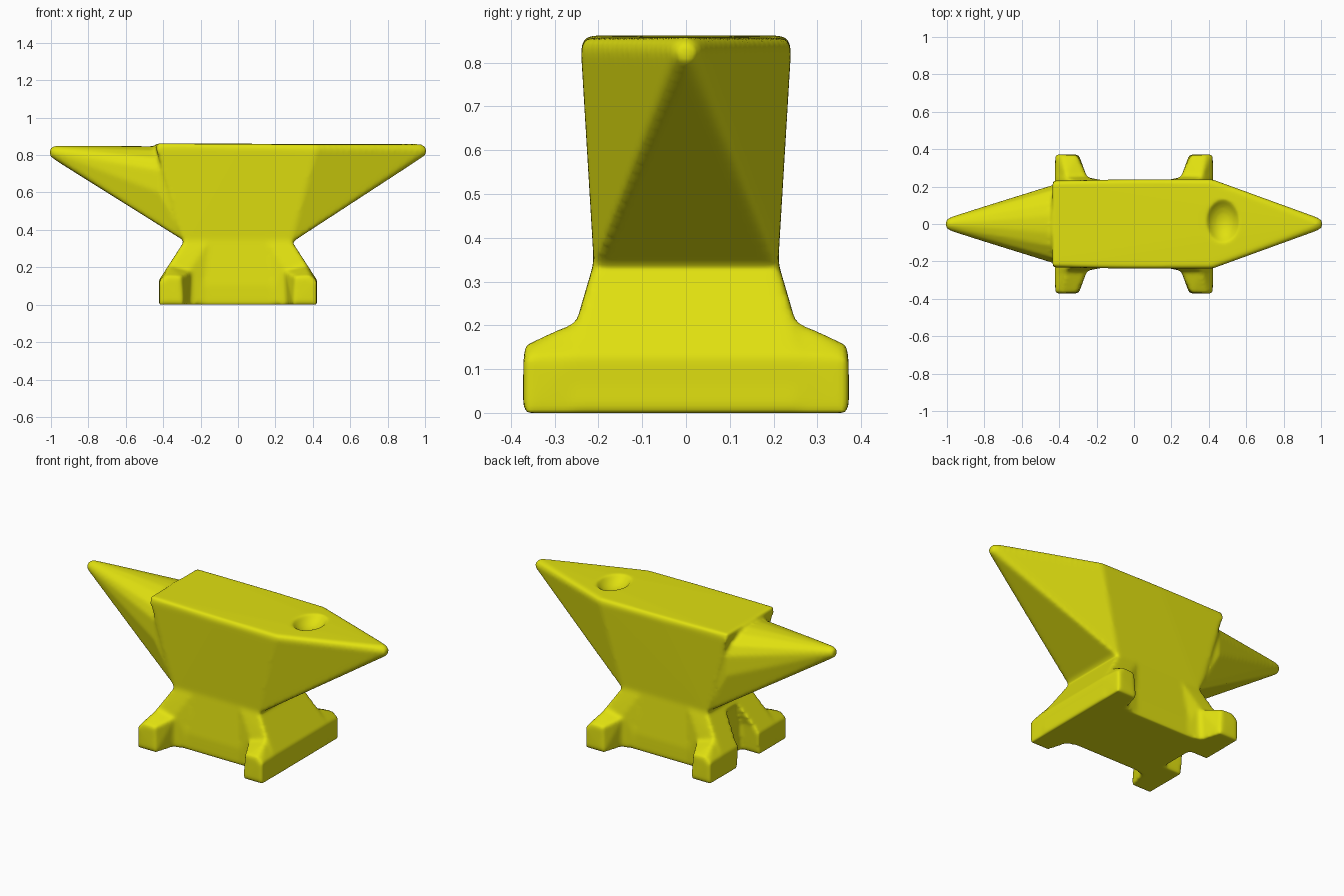
import bpy, bmesh, math

if "Cube" in bpy.data.objects:
    bpy.data.objects.remove(bpy.data.objects["Cube"])

yellow = bpy.data.materials.new("anvil yellow")
yellow.diffuse_color = (0.75, 0.75, 0.005, 1)
yellow.use_nodes = True
yellow.node_tree.nodes["Principled BSDF"].inputs["Base Color"].default_value = yellow.diffuse_color


def hull(name, pts, mirror_y=True):
    """Convex solid around the points (mirrored over y)."""
    bm = bmesh.new()
    for x, y, z in pts:
        bm.verts.new((x, y, z))
        if mirror_y and abs(y) > 1e-5:
            bm.verts.new((x, -y, z))
    res = bmesh.ops.convex_hull(bm, input=bm.verts[:])
    loose = [v for v in bm.verts if not v.link_faces]
    bmesh.ops.delete(bm, geom=loose, context='VERTS')
    bmesh.ops.recalc_face_normals(bm, faces=bm.faces[:])
    me = bpy.data.meshes.new(name)
    bm.to_mesh(me)
    bm.free()
    ob = bpy.data.objects.new(name, me)
    bpy.context.collection.objects.link(ob)
    return ob


def tip(x, z, r):
    """Half ring of points for a blunt horn end."""
    return [(x, r * math.sin(a), z + r * math.cos(a))
            for a in [i * math.pi / 6 for i in range(7)]]


# Upper block with flat working face and pointed heel
anvil = hull("anvil", [
    (-0.287, 0.21, 0.33), (0.282, 0.21, 0.33), (-0.287, 0.21, 0.375), (0.282, 0.21, 0.375),
    (-0.437, 0.232, 0.83), (-0.437, 0.226, 0.862),
    (0.42, 0.24, 0.83), (0.42, 0.232, 0.856), (0, 0.24, 0.84),
    (0.93, 0.04, 0.856)] + tip(0.985, 0.824, 0.034) + tip(1.006, 0.822, 0.02))

# Rounded horn on the left
horn = hull("horn", [
    (-0.277, 0.205, 0.335), (-0.277, 0.205, 0.37), (-0.42, 0.212, 0.60),
    (-0.42, 0.212, 0.72), (-0.42, 0.185, 0.78), (-0.42, 0.12, 0.825),
    (-0.42, 0.05, 0.845), (-0.42, 0, 0.847)]
    + tip(-0.985, 0.814, 0.036) + tip(-1.006, 0.814, 0.022))

# Pedestal between the feet
pedestal = hull("pedestal", [
    (-0.287, 0.21, 0.36), (0.282, 0.21, 0.36), (-0.30, 0.235, 0.10), (0.30, 0.235, 0.10),
    (-0.30, 0.235, 0), (0.30, 0.235, 0)])

parts = [horn, pedestal]
for s, side in ((-1, "left"), (1, "right")):
    # Sloped end of the pedestal
    parts.append(hull(side + "_end", [
        (s * 0.284, 0.21, 0.345), (s * 0.365, 0.25, 0.21), (s * 0.42, 0.255, 0.135),
        (s * 0.424, 0.255, 0), (s * 0.15, 0.21, 0.345), (s * 0.15, 0.23, 0),
        (s * 0.25, 0.25, 0.20), (s * 0.27, 0.25, 0)]))
    # Foot bar running front to back
    parts.append(hull(side + "_feet", [
        (s * 0.42, 0.372, 0), (s * 0.42, 0.372, 0.125), (s * 0.385, 0.368, 0.155),
        (s * 0.305, 0.368, 0.15), (s * 0.295, 0.372, 0), (s * 0.26, 0.25, 0),
        (s * 0.25, 0.25, 0.18), (s * 0.365, 0.26, 0.205), (s * 0.424, 0.25, 0.13)]))

# Notch between the left feet
notch = hull("notch_cutter", [
    (-0.6, 0.11, -0.1), (-0.30, 0.11, -0.1), (-0.30, 0.09, 0.17), (-0.6, 0.09, 0.17),
    (-0.6, 0.05, 0.30), (-0.30, 0.05, 0.30)])

# Dimple in the heel
bpy.ops.mesh.primitive_uv_sphere_add(segments=32, ring_count=16, radius=0.15,
                                     location=(0.475, 0.015, 0.955))
dimple = bpy.context.object
dimple.name = "dimple_cutter"
dimple.scale = (0.75, 1, 1)

# Join and cut, then soften every edge
for ob in parts + [notch, dimple]:
    ob.hide_render = True
    m = anvil.modifiers.new(ob.name, 'BOOLEAN')
    m.object = ob
    m.solver = 'EXACT'
    m.operation = 'UNION' if ob in parts else 'DIFFERENCE'
m = anvil.modifiers.new("remesh", 'REMESH')
m.mode = 'VOXEL'
m.voxel_size = 0.011
m.use_smooth_shade = True
m = anvil.modifiers.new("soften", 'SMOOTH')
m.factor = 0.5
m.iterations = 7

# Bake the modifiers and clear the helper solids
bpy.context.view_layer.update()
dg = bpy.context.evaluated_depsgraph_get()
baked = bpy.data.meshes.new_from_object(anvil.evaluated_get(dg))
anvil.modifiers.clear()
anvil.data = baked
for ob in parts + [notch, dimple]:
    bpy.data.objects.remove(ob)
baked.materials.clear()
baked.materials.append(yellow)
for p in baked.polygons:
    p.use_smooth = True
    p.material_index = 0
